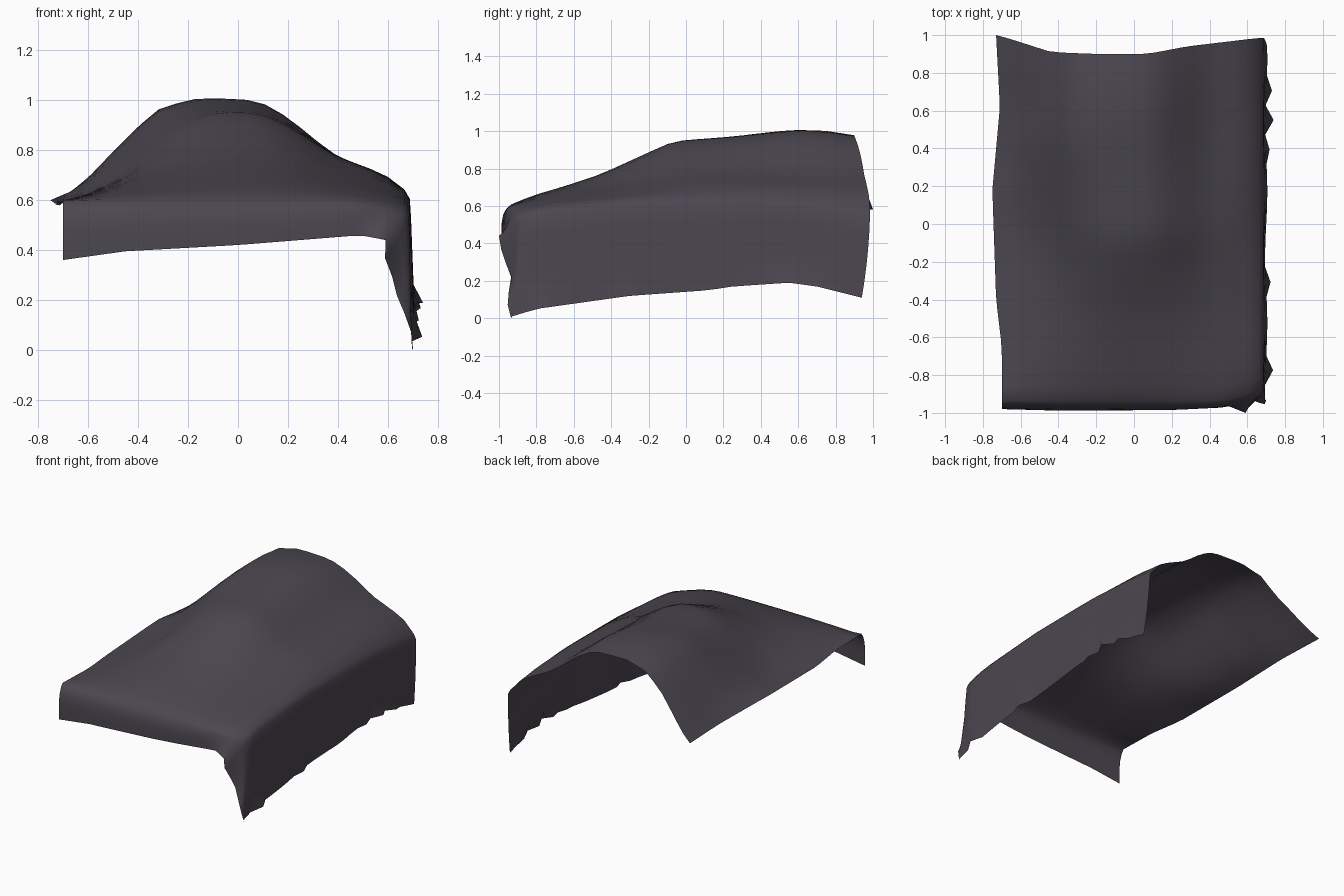
import bpy, bmesh, math

cube = bpy.data.objects.get("Cube")
if cube:
    bpy.data.objects.remove(cube, do_unlink=True)


def lerp(a, b, t):
    return a + (b - a) * t


def along(knots, x):
    """Piecewise linear value of a profile at x."""
    if x <= knots[0][0]:
        return knots[0][1]
    for (x0, a), (x1, b) in zip(knots, knots[1:]):
        if x <= x1:
            return lerp(a, b, (x - x0) / (x1 - x0))
    return knots[-1][1]


# Lengthwise profiles of the draped sheet: ridge, left hem and right shoulder
RIDGE = [(-.95, .6), (-.9, .62), (-.8, .66), (-.66, .7), (-.45, .77), (-.06, .95),
         (.2, .97), (.57, 1.01), (.75, 1.005), (.9, .98)]
LEFT = [(-.97, -.7), (-.65, -.7), (-.4, -.73), (.18, -.75), (.62, -.71), (1, -.73)]
LEFT_Z = [(-.95, .6), (-.4, .585), (.2, .6), (.6, .578), (1, .582)]
SHOULDER = [(-.95, .53), (-.85, .575), (-.7, .605), (-.2, .64), (.4, .64), (.8, .61),
            (.98, .575)]

# Crosswise swelling at the front, middle and back
HUMP_FRONT = [(-.74, 0), (-.6, .35), (-.35, .8), (-.1, 1), (.1, 1), (.25, .9), (.5, .52),
              (.67, 0)]
HUMP_MID = [(-.74, 0), (-.6, .1), (-.45, .35), (-.33, .65), (-.2, .89), (-.08, 1),
            (.08, .99), (.2, .85), (.37, .53), (.55, .29), (.67, 0)]
HUMP_BACK = [(-.74, 0), (-.65, .16), (-.5, .52), (-.32, .9), (-.16, 1), (.08, .98),
             (.2, .82), (.37, .49), (.55, .27), (.63, .15), (.67, 0)]

# Outlines of the loose edges
BACK = [(-.73, 1.0), (-.44, .91), (-.2, .9), (.07, .9), (.28, .94), (.66, .985)]
FRONT_HEM = [(-.7, .36), (-.45, .395), (0, .42), (.5, .46), (.67, .44)]
FRONT_DROP = [(-.7, .04), (-.4, .048), (.2, .045), (.5, .03)]
SIDE_HEM = [(-.93, .01), (-.8, .05), (-.3, .12), (.12, .15), (.25, .17), (.55, .19),
            (.7, .17), (.94, .11)]
FRONT_Y = -.93
TOP_COLS, SIDE_COLS, ROWS, FRONT_ROWS = 20, 6, 24, 5
FLARES = {2: .04, 8: .025, 17: .02, 19: .045, 21: .03}   # ragged hem


def swelling(x, y):
    mid = along([(-.75, 0), (-.2, 1)], y)
    back = along([(-.05, 0), (.4, 1)], y)
    s = lerp(along(HUMP_FRONT, x), along(HUMP_MID, x), mid)
    return lerp(s, along(HUMP_BACK, x), back)


def top_point(c, v):
    nominal = lerp(-.74, .67, c / TOP_COLS)
    ridge_y = lerp(FRONT_Y, .9, v)
    corner = along([(.5, 0), (.67, .05)], nominal)     # rounded front corner
    y = lerp(FRONT_Y - .01 + corner, along(BACK, nominal), v)
    shift = (along(LEFT, y) + .74) * max(0, 1 - c / 5)
    base = lerp(along(LEFT_Z, y), along(SHOULDER, y), along([(.4, 0), (.67, 1)], nominal))
    z = base + (along(RIDGE, ridge_y) - base) * swelling(nominal, ridge_y)
    return nominal + shift, y, z


def side_point(k, v, row):
    t = k / SIDE_COLS
    y = lerp(FRONT_Y + .06 * (1 - t), .985 - .045 * t * t, v)
    z = lerp(along(SHOULDER, y) - .03, along(SIDE_HEM, y), (k - 1) / (SIDE_COLS - 1))
    x = .685 + .015 * t + .006 * math.sin(9 * y) * t
    if k == SIDE_COLS:
        x += FLARES.get(row, 0)
    return x, y, z


def corner_edge(t):
    """Free edge of the hanging front corner, from the front hem to the tip."""
    x = along([(0, .59), (.1, .57), (.25, .61), (.45, .625), (.8, .69), (1, .7)], t)
    y = along([(0, -1), (.2, -.985), (.5, -.935), (.8, -.957), (1, -.935)], t)
    return x, y, lerp(.44, 0, t)


def front_point(c, w):
    if c <= TOP_COLS:
        x, y, z = top_point(c, 0)
        gather = -.08 * w * (max(0, c - TOP_COLS + 3) / 3)
        drop_y = y - along(FRONT_DROP, x) * math.sin(min(1, w * 1.6) * math.pi / 2)
        if c > TOP_COLS - 3:
            drop_y = lerp(y, lerp(-.965, -1, (c - TOP_COLS + 2) / 2), w)
        return x + gather, drop_y, lerp(z, along(FRONT_HEM, x), w ** 1.3)
    k = c - TOP_COLS
    a, b = side_point(k, 0, 0), corner_edge(k / SIDE_COLS)
    return tuple(lerp(p, q, w) for p, q in zip(a, b))


# One sheet: front flap, humped top and hanging side flap
bm = bmesh.new()
grid = []
cols = TOP_COLS + SIDE_COLS + 1
for r in range(FRONT_ROWS, 0, -1):
    grid.append([bm.verts.new(front_point(c, r / FRONT_ROWS)) for c in range(cols)])
for r in range(ROWS + 1):
    v = r / ROWS
    grid.append([bm.verts.new(top_point(c, v) if c <= TOP_COLS
                              else side_point(c - TOP_COLS, v, r)) for c in range(cols)])
for lower, upper in zip(grid, grid[1:]):
    for c in range(cols - 1):
        bm.faces.new((lower[c], lower[c + 1], upper[c + 1], upper[c]))

# Relax the inner cloth so the folds read softly
inner = [v for v in bm.verts if not v.is_boundary]
bmesh.ops.smooth_vert(bm, verts=inner, factor=.4,
                      use_axis_x=True, use_axis_y=True, use_axis_z=True)
for f in bm.faces:
    f.smooth = True

mesh = bpy.data.meshes.new("draped_cloth")
bm.to_mesh(mesh)
bm.free()
cloth = bpy.data.objects.new("draped_cloth", mesh)
bpy.context.collection.objects.link(cloth)

# Dark plum grey fabric
mat = bpy.data.materials.new("dark_plum_grey")
mat.use_nodes = True
color = (.072, .062, .08, 1)
mat.diffuse_color = color
mat.node_tree.nodes["Principled BSDF"].inputs["Base Color"].default_value = color
mesh.materials.append(mat)
